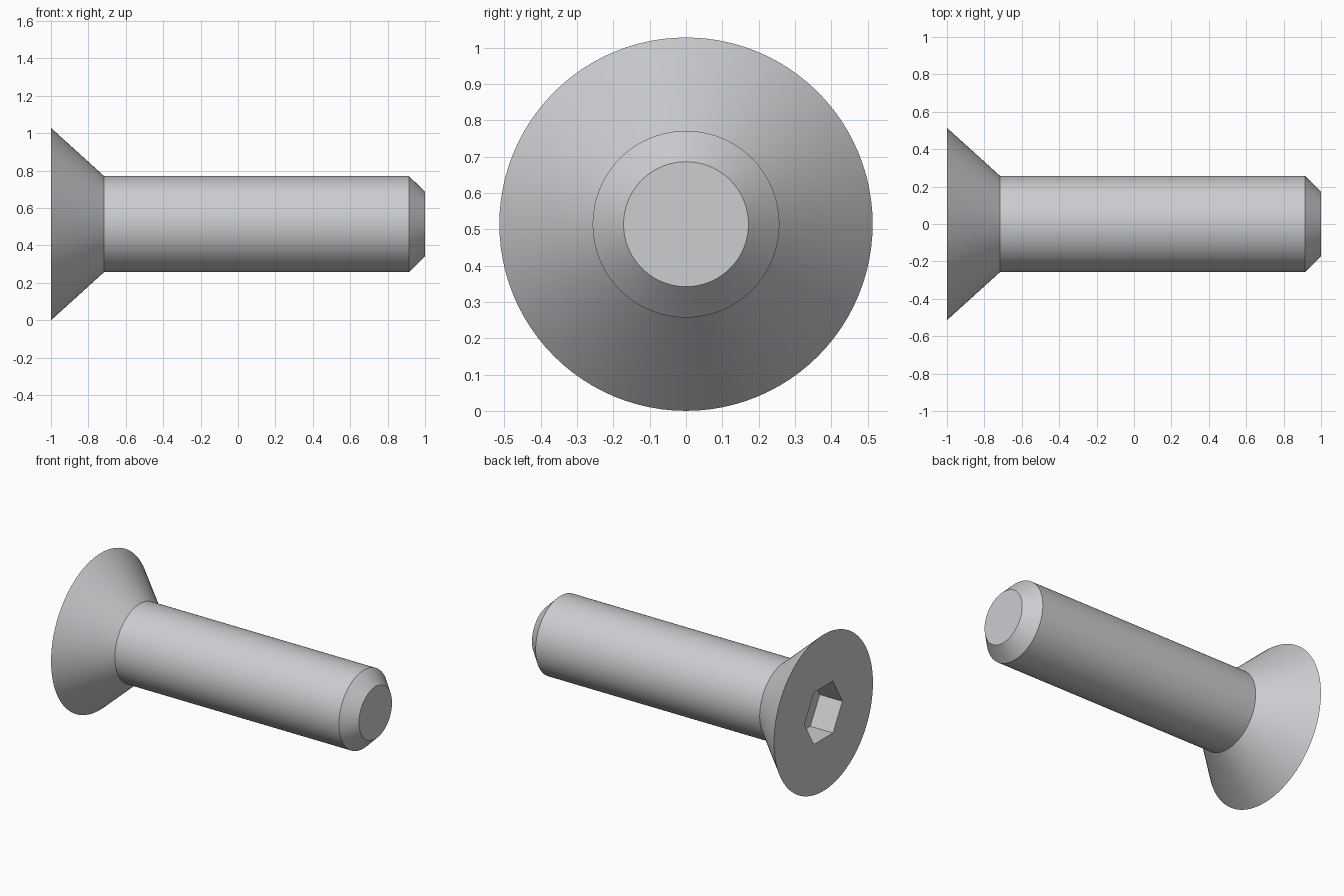
import bpy, bmesh, math

cube = bpy.data.objects.get("Cube")
if cube:
    bpy.data.objects.remove(cube, do_unlink=True)

AXIS_Z = 0.514          # height of the screw axis
SEGMENTS = 96
SOCKET_RADIUS = 0.197   # across corners / 2
SOCKET_DEPTH = 0.165

# Plain steel
steel = bpy.data.materials.new("steel grey")
steel.use_nodes = True
colour = (0.60, 0.61, 0.63, 1.0)
steel.diffuse_color = colour
steel.node_tree.nodes["Principled BSDF"].inputs["Base Color"].default_value = colour

bm = bmesh.new()


def ring(x, radius, count):
    """Closed ring of vertices around the screw axis."""
    angles = [2 * math.pi * i / count for i in range(count)]
    return [bm.verts.new((x, radius * math.cos(a), AXIS_Z + radius * math.sin(a)))
            for a in angles]


def skin(a, b):
    """Quads between two rings with equal counts."""
    n = len(a)
    for i in range(n):
        j = (i + 1) % n
        bm.faces.new((a[i], a[j], b[j], b[i]))


def loop_edges(r):
    return [bm.edges.get((r[i - 1], r[i])) for i in range(len(r))]


# Countersunk head, shank and chamfered tip as one turned profile
profile = [(-1.0, 0.514), (-0.716, 0.257), (0.914, 0.257), (1.0, 0.172)]
rings = [ring(x, r, SEGMENTS) for x, r in profile]
for a, b in zip(rings, rings[1:]):
    skin(a, b)
bm.faces.new(rings[-1])

# Hexagonal drive socket, corners on the y axis
mouth = ring(-1.0, SOCKET_RADIUS, 6)
floor = ring(-1.0 + SOCKET_DEPTH, SOCKET_RADIUS, 6)
skin(mouth, floor)
bm.faces.new(floor)

# Flat head face around the socket
bmesh.ops.triangle_fill(bm, edges=loop_edges(rings[0]) + loop_edges(mouth),
                        use_beauty=True, normal=(-1, 0, 0))
bmesh.ops.recalc_face_normals(bm, faces=bm.faces)

mesh = bpy.data.meshes.new("countersunk_screw")
bm.to_mesh(mesh)
bm.free()
mesh.materials.append(steel)
screw = bpy.data.objects.new("countersunk_screw", mesh)
bpy.context.collection.objects.link(screw)

# Smooth turned surfaces, crisp edges
bpy.ops.object.select_all(action='DESELECT')
screw.select_set(True)
bpy.context.view_layer.objects.active = screw
bpy.ops.object.shade_smooth_by_angle(angle=math.radians(30))
